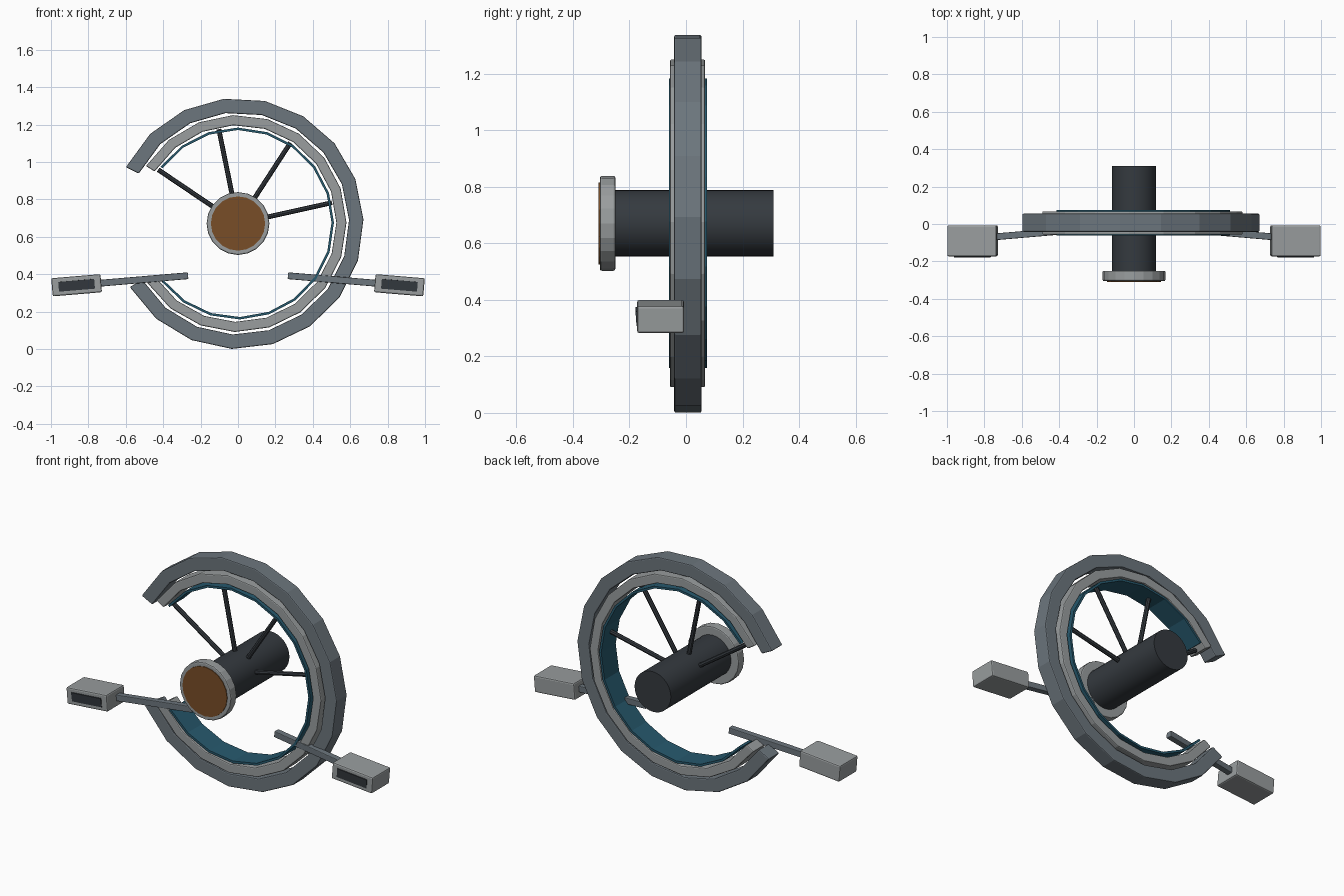
import bpy, bmesh, math
from mathutils import Vector, Matrix

if "Cube" in bpy.data.objects:
    bpy.data.objects.remove(bpy.data.objects["Cube"])

CZ = 0.671  # height of the wheel axis


def material(name, rgb):
    m = bpy.data.materials.new(name)
    m.diffuse_color = (*rgb, 1)
    m.use_nodes = True
    m.node_tree.nodes["Principled BSDF"].inputs["Base Color"].default_value = m.diffuse_color
    return m


STEEL = material("steel", (0.15, 0.18, 0.205))
PALE = material("pale_metal", (0.32, 0.34, 0.345))
DARK = material("dark_metal", (0.035, 0.042, 0.05))
BLUE = material("blue_liner", (0.02, 0.10, 0.155))
AMBER = material("amber_lens", (0.19, 0.075, 0.02))


def finish(name, bm, mat, bevel=0, smooth=False):
    bmesh.ops.recalc_face_normals(bm, faces=bm.faces)
    me = bpy.data.meshes.new(name)
    bm.to_mesh(me)
    bm.free()
    ob = bpy.data.objects.new(name, me)
    bpy.context.collection.objects.link(ob)
    me.materials.append(mat)
    if bevel:
        b = ob.modifiers.new("bevel", 'BEVEL')
        b.width, b.segments, b.limit_method = bevel, 2, 'ANGLE'
        b.angle_limit = math.radians(40)
    if smooth:
        bpy.ops.object.select_all(action='DESELECT')
        bpy.context.view_layer.objects.active = ob
        ob.select_set(True)
        bpy.ops.object.shade_smooth_by_angle(angle=math.radians(30))
    return ob


def open_ring(name, r_in, r_out, y0, y1, a0, a1, mat, bevel, n=16):
    """Rectangular section swept around the y axis from a0 down to a1."""
    bm = bmesh.new()
    rows = []
    for i in range(n + 1):
        a = math.radians(a0 + (a1 - a0) * i / n)
        rows.append([bm.verts.new((r * math.cos(a), y, CZ + r * math.sin(a)))
                     for r, y in ((r_in, y0), (r_out, y0), (r_out, y1), (r_in, y1))])
    for p, q in zip(rows, rows[1:]):
        for k in range(4):
            j = (k + 1) % 4
            bm.faces.new((p[k], p[j], q[j], q[k]))
    bm.faces.new(rows[0])
    bm.faces.new(rows[-1])
    return finish(name, bm, mat, bevel)


def rod(name, p, q, radius, sides, mat, bevel=0, smooth=False):
    p, q = Vector(p), Vector(q)
    bm = bmesh.new()
    rot = (q - p).to_track_quat('Z', 'Y').to_matrix().to_4x4()
    bmesh.ops.create_cone(bm, cap_ends=True, segments=sides, radius1=radius,
                          radius2=radius, depth=(q - p).length,
                          matrix=Matrix.Translation((p + q) / 2) @ rot)
    return finish(name, bm, mat, bevel, smooth)


def block(name, size, mat, matrix, bevel=0):
    bm = bmesh.new()
    bmesh.ops.create_cube(bm, size=1, matrix=matrix @ Matrix.Diagonal((*size, 1)))
    return finish(name, bm, mat, bevel)


# Nested open rings
open_ring("outer_ring", 0.594, 0.671, -0.042, 0.055, 153.3, -149.6, STEEL, 0.006)
open_ring("middle_ring", 0.526, 0.580, -0.057, 0.068, 148, -147, PALE, 0.006)
open_ring("inner_liner", 0.500, 0.513, -0.061, 0.074, 143.8, -142.5, BLUE, 0)

# Central barrel, collar and lens
rod("barrel", (0, -0.26, CZ), (0, 0.309, CZ), 0.118, 32, DARK, smooth=True)
rod("collar", (0, -0.305, CZ), (0, -0.25, CZ), 0.168, 20, PALE, 0.007)
rod("lens", (0, -0.309, CZ), (0, -0.29, CZ), 0.145, 20, AMBER)

# Spokes
for i, deg in enumerate((146, 101.5, 57, 12.5)):
    a = math.radians(deg)
    c, s = math.cos(a), math.sin(a)
    rod(f"spoke_{i + 1}", (0.10 * c, 0.005, CZ + 0.10 * s),
        (0.515 * c, 0.005, CZ + 0.515 * s), 0.013, 8, DARK)

# Side arms with vented pods, mirrored left and right
for label, sx in (("right", 1), ("left", -1)):
    p, q = Vector((0.268 * sx, -0.028, 0.392)), Vector((0.76 * sx, -0.070, 0.350))
    d = q - p
    ax = d.normalized()
    az = (Vector((0, 0, 1)) - ax * ax.z).normalized()
    basis = Matrix((ax, az.cross(ax), az)).transposed().to_4x4()
    block(f"{label}_arm", (d.length, 0.036, 0.036), STEEL,
          Matrix.Translation((p + q) / 2) @ basis, 0.004)
    pod = Matrix.Translation((0.863 * sx, -0.090, 0.341)) @ \
        Matrix.Rotation(math.radians(4.8 * sx), 4, 'Y')
    block(f"{label}_pod", (0.264, 0.166, 0.097), PALE, pod, 0.008)
    block(f"{label}_vent", (0.193, 0.012, 0.052), DARK,
          pod @ Matrix.Translation((0, -0.081, 0)) @ Matrix.Rotation(math.radians(4), 4, 'X'))
